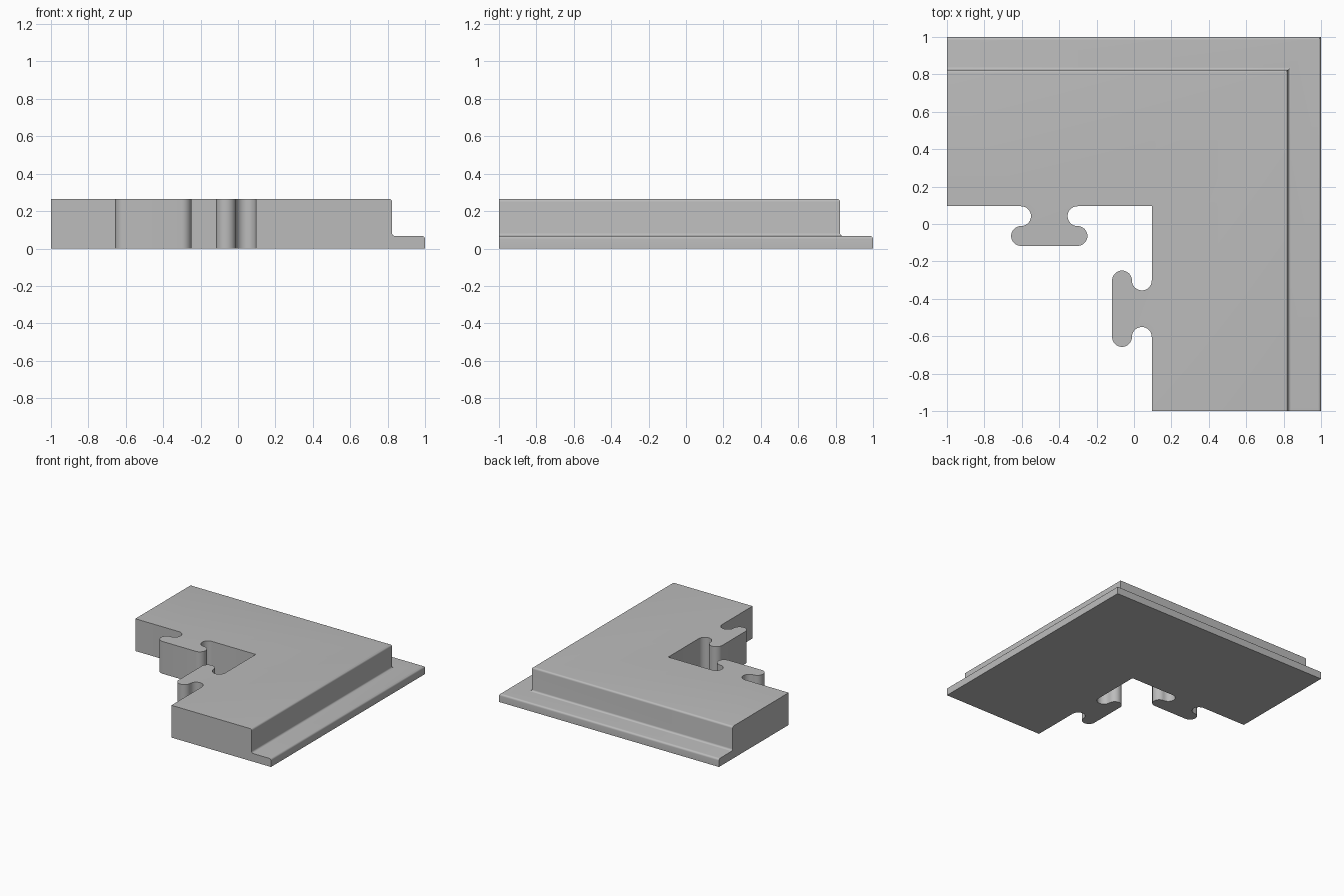
import bpy, bmesh
from math import sin, cos, pi

cube = bpy.data.objects.get("Cube")
if cube:
    bpy.data.objects.remove(cube, do_unlink=True)

TOP, LIP, WALL = 0.265, 0.067, 0.176   # full height, lip height, wall inset
INNER, MID = 0.095, -0.453             # inner edge, tab centre
R, SPREAD = 0.053, 0.151               # tab rounding, half spacing of its arcs
ROUND = 0.016                          # small edge rounding


def arc(cx, cy, r, start, end, steps):
    return [(cx + r * cos(start + (end - start) * i / steps),
             cy + r * sin(start + (end - start) * i / steps))
            for i in range(steps + 1)]


# Inner outline: one arm with its locking tab, then the same arm flipped
left, right = MID - SPREAD, MID + SPREAD
neck_y, head_y = INNER - R, INNER - 3 * R
arm = [(-1, INNER)]
arm += arc(left, neck_y, R, pi / 2, -pi / 2, 16)
arm += arc(left, head_y, R, pi / 2, 3 * pi / 2, 16)[1:]
arm += arc(right, head_y, R, -pi / 2, pi / 2, 16)
arm += arc(right, neck_y, R, 3 * pi / 2, pi / 2, 16)[1:]
inner = arm + [(INNER, INNER)] + [(y, x) for x, y in reversed(arm)]

# Outer edge section as (inset, height): lip, hollow fillet, wall, rounded top
section = [(0, 0)]
section += arc(ROUND, LIP - ROUND, ROUND, pi, pi / 2, 5)
section += arc(WALL - ROUND, LIP + ROUND, ROUND, -pi / 2, 0, 5)
section += arc(WALL + ROUND, TOP - ROUND, ROUND, pi, pi / 2, 5)

bm = bmesh.new()
low = [bm.verts.new((x, y, 0)) for x, y in inner]
high = [bm.verts.new((x, y, TOP)) for x, y in inner]
rails = [[bm.verts.new((x, y, z)) for x, y in ((-1, 1 - o), (1 - o, 1 - o), (1 - o, -1))]
         for o, z in section]

# Inner walls and stepped outer walls
for i in range(len(inner) - 1):
    bm.faces.new((low[i], low[i + 1], high[i + 1], high[i]))
for a, b in zip(rails, rails[1:]):
    for i in range(2):
        bm.faces.new((a[i], a[i + 1], b[i + 1], b[i]))

# Underside, top and the two cut ends
bm.faces.new(low + rails[0][::-1])
bm.faces.new(high + rails[-1][::-1])
for end in (0, -1):
    bm.faces.new([low[end]] + [r[end] for r in rails] + [high[end]])
bmesh.ops.recalc_face_normals(bm, faces=bm.faces)

mesh = bpy.data.meshes.new("corner_piece")
bm.to_mesh(mesh)
bm.free()
corner = bpy.data.objects.new("corner_piece", mesh)
bpy.context.collection.objects.link(corner)

# Plain grey finish
grey = bpy.data.materials.new("plain_grey")
grey.use_nodes = True
colour = (0.5, 0.5, 0.5, 1)
grey.diffuse_color = colour
grey.node_tree.nodes["Principled BSDF"].inputs["Base Color"].default_value = colour
mesh.materials.append(grey)

bpy.ops.object.select_all(action="DESELECT")
corner.select_set(True)
bpy.context.view_layer.objects.active = corner
bpy.ops.object.shade_smooth_by_angle(angle=pi / 6)
